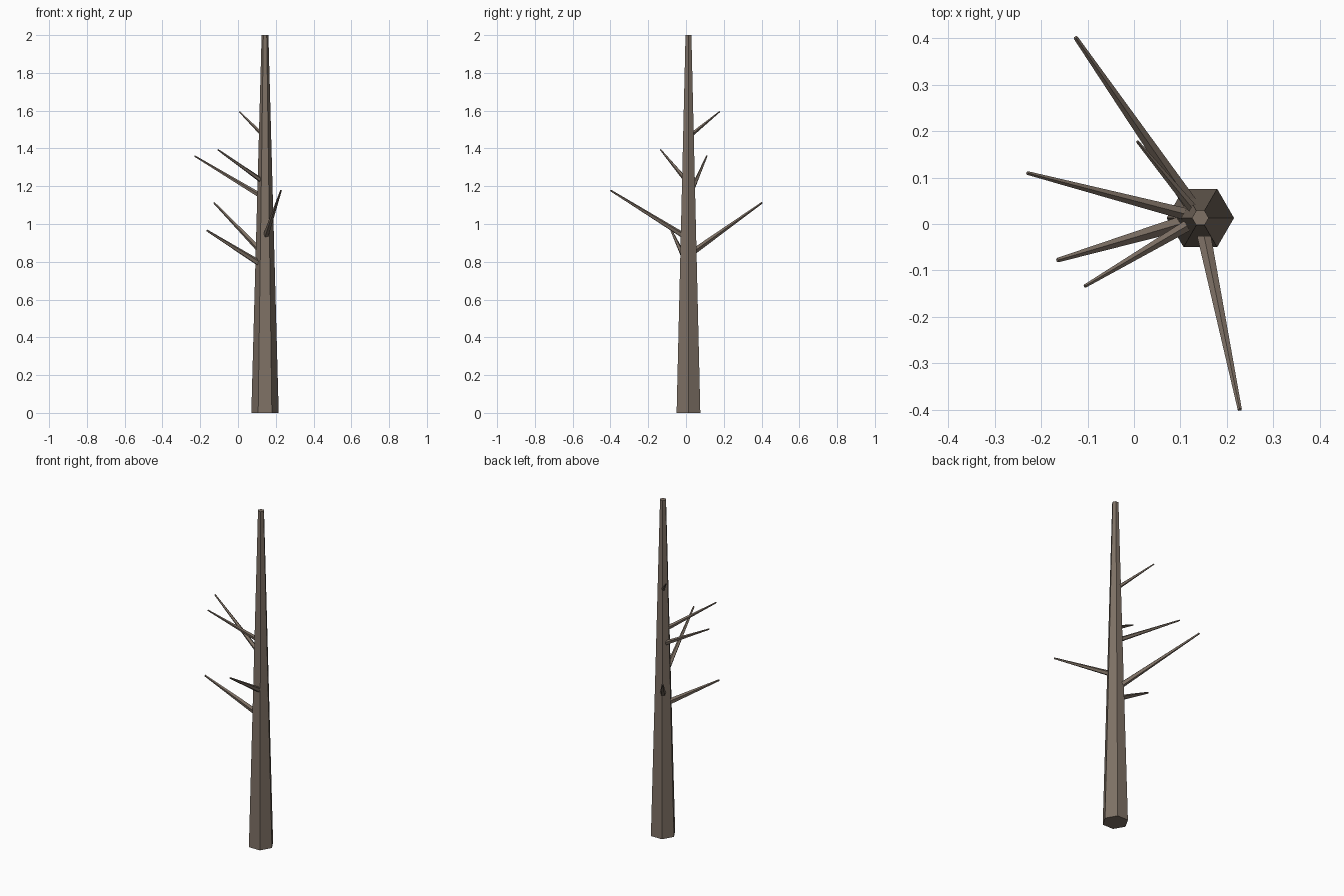
import bpy
import math
from mathutils import Vector

if "Cube" in bpy.data.objects:
    bpy.data.objects.remove(bpy.data.objects["Cube"])

bark = bpy.data.materials.new("grey_brown_bark")
bark.diffuse_color = (0.21, 0.165, 0.13, 1)
bark.use_nodes = True
bark.node_tree.nodes["Principled BSDF"].inputs["Base Color"].default_value = bark.diffuse_color

CX, CY = 0.143, 0.013          # trunk axis
R_BASE, R_TOP, HEIGHT = 0.0725, 0.018, 2.0


def trunk_radius(z):
    return R_BASE + (R_TOP - R_BASE) * z / HEIGHT


def tapered(name, start, end, r1, r2, sides, spin=0.0):
    """Flat-faced tapered cylinder between two points."""
    start, end = Vector(start), Vector(end)
    axis = end - start
    bpy.ops.mesh.primitive_cone_add(vertices=sides, radius1=r1, radius2=r2, depth=axis.length)
    ob = bpy.context.object
    ob.name = name
    turn = axis.to_track_quat('Z', 'Y').to_matrix().to_4x4()
    for v in ob.data.vertices:
        c, s = math.cos(spin), math.sin(spin)
        x, y, z = v.co
        v.co = turn @ Vector((c * x - s * y, s * x + c * y, z))
    ob.location = (start + end) / 2
    ob.data.materials.append(bark)
    return ob


# Six-sided trunk with corners on the x axis
tapered("trunk", (CX, CY, 0), (CX, CY, HEIGHT), R_BASE, R_TOP, 6, math.pi / 6)

# Bare branches: height on the trunk axis, then tip position
branches = [
    (0.773, (-0.165, -0.078, 0.966)),
    (0.835, (-0.126, 0.402, 1.112)),
    (0.922, (0.228, -0.400, 1.178)),
    (1.135, (-0.230, 0.110, 1.360)),
    (1.217, (-0.106, -0.134, 1.393)),
    (1.460, (0.007, 0.178, 1.595)),
]
for i, (z, tip) in enumerate(branches, 1):
    root, tip = Vector((CX, CY, z)), Vector(tip)
    flat = (tip - root).xy.length
    r = trunk_radius(z)
    start = root.lerp(tip, 0.72 * r / flat)      # just inside the bark
    tapered(f"branch_{i}", start, tip, r * 0.33, r * 0.1, 5)
